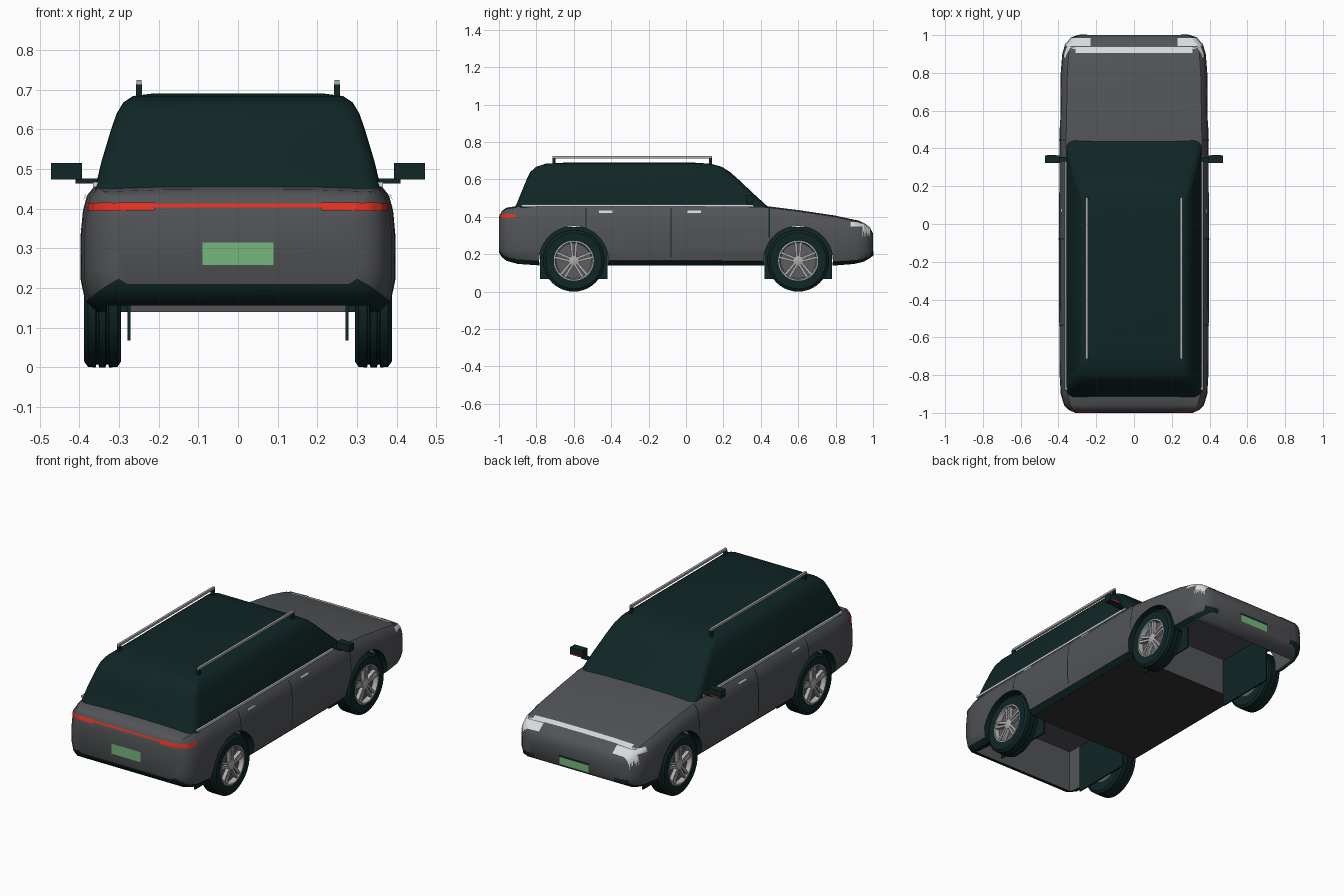
import bpy, bmesh, math
from mathutils import Vector
from mathutils.bvhtree import BVHTree

if "Cube" in bpy.data.objects:
    bpy.data.objects.remove(bpy.data.objects["Cube"])


def material(name, r, g, b):
    m = bpy.data.materials.new(name)
    m.use_nodes = True
    m.diffuse_color = (r, g, b, 1)
    m.node_tree.nodes["Principled BSDF"].inputs["Base Color"].default_value = (r, g, b, 1)
    return m


GREY = material("body grey", .085, .088, .095)
BLACK = material("teal black", .005, .019, .019)
FLOOR = material("underbody grey", .035, .032, .033)
WHITE = material("lamp white", .68, .72, .72)
SILVER = material("silver", .42, .42, .43)
RIM = material("rim shadow grey", .11, .11, .115)
RED = material("lamp red", .75, .03, .015)
GREEN = material("plate green", .18, .48, .21)


def finish(bm, name, mats, smooth=35):
    bmesh.ops.recalc_face_normals(bm, faces=bm.faces)
    me = bpy.data.meshes.new(name)
    bm.to_mesh(me)
    bm.free()
    for m in mats:
        me.materials.append(m)
    ob = bpy.data.objects.new(name, me)
    bpy.context.collection.objects.link(ob)
    if smooth:
        smooth_object(ob, smooth)
    return ob


def smooth_object(ob, angle):
    bpy.ops.object.select_all(action='DESELECT')
    ob.select_set(True)
    bpy.context.view_layer.objects.active = ob
    bpy.ops.object.shade_smooth_by_angle(angle=math.radians(angle))


def bridge(name, rows, mats, caps=True, rule=None, smooth=35):
    """Skin closed loops of points; without caps the last loop joins the first."""
    bm = bmesh.new()
    loops = [[bm.verts.new(p) for p in row] for row in rows]
    n = len(loops[0])
    for i in range(len(loops) - (1 if caps else 0)):
        a, b = loops[i], loops[(i + 1) % len(loops)]
        for j in range(n):
            k = (j + 1) % n
            f = bm.faces.new((a[j], a[k], b[k], b[j]))
            if rule:
                f.material_index = rule(j, f.calc_center_median())
    if caps:
        bm.faces.new(loops[0])
        bm.faces.new(loops[-1])
    return finish(bm, name, mats, smooth)


def box(name, mat, x0, x1, y0, y1, z0, z1):
    rows = [[(x0, y0, z), (x1, y0, z), (x1, y1, z), (x0, y1, z)] for z in (z0, z1)]
    return bridge(name, rows, [mat], smooth=0)


def lathe(name, mat, profile, y, z, caps=False, n=40):
    """Turn (x, radius) points about an axle parallel to x."""
    turn = [2 * math.pi * k / n for k in range(n)]
    rows = [[(x, y + r * math.cos(t), z + r * math.sin(t)) for t in turn] for x, r in profile]
    return bridge(name, rows, [mat], caps)


# Lower body: sections along y as (y, half width, bottom, top)
stations = [
    (-1, .31, .21, .385), (-.985, .345, .185, .425), (-.96, .37, .165, .443),
    (-.9, .388, .148, .452), (-.78, .395, .14, .455), (-.3, .397, .14, .458),
    (.44, .395, .14, .45), (.6, .392, .14, .43), (.8, .388, .14, .4),
    (.9, .38, .148, .378), (.95, .365, .16, .362), (.985, .335, .18, .335),
    (1, .29, .195, .305)]
section = [(.9, 0), (.97, .08), (1, .26), (1, .6), (.985, .8), (.96, .92), (.91, 1)]


def body_loop(y, w, zb, zt):
    half = [(w * fx, y, zb + t * (zt - zb)) for fx, t in section]
    half.append((w * .5, y, zt + .005))
    return half + [(0, y, zt + .006)] + [(-x, y, z) for x, y, z in reversed(half)]


def body_colour(j, c):
    if j == 16:
        return 2 if abs(c.y) < .8 else (1 if c.y < 0 else 0)
    return 1 if j in (0, 15) else 0


body = bridge("body", [body_loop(*s) for s in stations], [GREY, BLACK, FLOOR], rule=body_colour)

# Wheel arches and the open bays under both ends
AXLE, HUB, ARCH = .6, .165, .185
cutters = [box("rear_bay_cutter", GREY, -.33, .33, -.93, -.42, 0, .40),
           box("front_bay_cutter", GREY, -.331, .331, .42, .92, 0, .352)]
for s in (-1, 1):
    for y in (-AXLE, AXLE):
        cutters.append(lathe("arch_cutter", GREY, [(s * .272, ARCH), (s * .5, ARCH)], y, HUB, True, 48))
bpy.context.view_layer.objects.active = body
for c in cutters:
    mod = body.modifiers.new("cut", 'BOOLEAN')
    mod.operation, mod.solver, mod.object = 'DIFFERENCE', 'EXACT', c
    bpy.ops.object.modifier_apply(modifier=mod.name)
for c in cutters:
    bpy.data.objects.remove(c)
for p in body.data.polygons:
    c = p.center
    r = math.hypot(abs(c.y) - AXLE, c.z - HUB)
    if abs(r - ARCH) < .01 and abs(c.x) > .26 and abs(p.normal.x) < .3:
        p.material_index = 1
smooth_object(body, 35)


# Greenhouse: rounded rectangles stacked upward as (z, half width, rear y, front y)
def rounded_loop(z, w, y0, y1, r=.045, n=5):
    pts = []
    corners = [(w - r, y1 - r), (r - w, y1 - r), (r - w, y0 + r), (w - r, y0 + r)]
    for q, (cx, cy) in enumerate(corners):
        for k in range(n + 1):
            t = math.pi / 2 * (q + k / n)
            pts.append((cx + r * math.cos(t), cy + r * math.sin(t), z))
    return pts


layers = [(.435, .362, -.925, .46), (.47, .356, -.905, .42), (.52, .344, -.885, .365),
          (.6, .32, -.852, .28), (.64, .306, -.832, .235), (.668, .289, -.80, .19),
          (.684, .265, -.75, .13), (.691, .21, -.62, .02)]
bridge("greenhouse", [rounded_loop(*l) for l in layers], [BLACK], smooth=40)

# Thin painted details laid on the body surface
bm = bmesh.new()
bm.from_mesh(body.data)
tree = BVHTree.FromBMesh(bm)
bm.free()


def decal(name, mat, axis, sign, u, v, nu=8, nv=3, lift=.003):
    """Lay a patch on the body, looking along an axis; u, v span the other two axes."""
    look = Vector([-sign if k == axis else 0 for k in range(3)])
    others = [k for k in range(3) if k != axis]
    bm = bmesh.new()
    grid = {}
    for i in range(nu + 1):
        for j in range(nv + 1):
            start = -look * 2
            start[others[0]] = u[0] + (u[1] - u[0]) * i / nu
            start[others[1]] = v[0] + (v[1] - v[0]) * j / nv
            hit, normal, _, _ = tree.ray_cast(start, look)
            if hit and normal.dot(look) < 0:
                grid[i, j] = bm.verts.new(hit + normal * lift)
    for i in range(nu):
        for j in range(nv):
            keys = [(i, j), (i + 1, j), (i + 1, j + 1), (i, j + 1)]
            if all(k in grid for k in keys):
                bm.faces.new([grid[k] for k in keys])
    return finish(bm, name, [mat], 0)


decal("rear_plate", GREEN, 1, -1, (-.09, .09), (.258, .315))
decal("front_plate", GREEN, 1, 1, (-.09, .09), (.2, .24))
decal("front_plate_holder", BLACK, 1, 1, (-.095, .095), (.24, .252))
decal("tail_light_bar", RED, 1, -1, (-.34, .34), (.402, .412), 30)
decal("headlight_bar", WHITE, 2, 1, (-.31, .31), (.905, .935), 20)
for s, side in ((-1, "right"), (1, "left")):
    decal(side + "_tail_light", RED, 1, -1, (s * .21, s * .375), (.394, .414), 20, 4, .004)
    decal(side + "_headlight", WHITE, 2, 1, (s * .23, s * .37), (.942, .985), 28, 10)
    decal(side + "_headlight_side", WHITE, 0, s, (.88, .965), (.348, .37), 12, 4)
    decal(side + "_front_intake", BLACK, 1, 1, (s * .25, s * .33), (.19, .215), 10, 4)
    for y, low in ((-.535, .34), (-.08, .185), (.445, .29)):
        decal(side + "_door_seam", BLACK, 0, s, (y - .003, y + .003), (low, .445), 1, 14, .002)
    for y in (-.43, .045):
        decal(side + "_door_handle", WHITE, 0, s, (y - .036, y + .036), (.42, .432), 2, 2, .006)


def side_box(name, mat, s, x0, x1, *yz):
    return box(name, mat, *sorted((s * x0, s * x1)), *yz)


TYRE = [(.297, .1), (.295, .15), (.304, .164), (.325, .165), (.327, .158), (.332, .158),
        (.334, .165), (.35, .165), (.352, .158), (.357, .158), (.359, .165), (.378, .164),
        (.388, .15), (.386, .105), (.37, .1)]

for s, side in ((-1, "right"), (1, "left")):
    # Belt trim, roof rail and mirror
    side_box(side + "_belt_trim", WHITE, s, .345, .366, -.88, .36, .455, .467)
    side_box(side + "_roof_rail", SILVER, s, .243, .256, -.715, .14, .713, .725)
    for y in (-.715, .122):
        side_box(side + "_rail_foot", BLACK, s, .242, .257, y, y + .018, .675, .714)
    side_box(side + "_mirror_stem", BLACK, s, .335, .41, .33, .355, .464, .476)
    side_box(side + "_mirror", BLACK, s, .393, .472, .322, .362, .474, .515)
    side_box(side + "_mirror_signal", RED, s, .41, .46, .36, .365, .475, .482)
    # Wheels and inner wheel plates
    for y, end in ((-AXLE, "rear"), (AXLE, "front")):
        name = side + "_" + end
        side_box(name + "_wheel_plate", BLACK, s, .271, .279, y - .18, y + .18, .068, .345)
        lathe(name + "_tyre", BLACK, [(s * x, r) for x, r in TYRE], y, HUB)
        lathe(name + "_wheel_disc", RIM, [(s * .3, .102), (s * .362, .102)], y, HUB, True)
        lathe(name + "_rim", SILVER, [(s * .36, .106), (s * .387, .107), (s * .388, .1),
                                      (s * .36, .094)], y, HUB)
        lathe(name + "_hub", SILVER, [(s * .36, .026), (s * .38, .026), (s * .383, .02)],
              y, HUB, True, 20)
        for k in range(5):
            t = math.pi / 2 + 2 * math.pi * k / 5
            out = Vector((0, math.cos(t), math.sin(t)))
            across = Vector((0, -math.sin(t), math.cos(t)))
            for q in (-1, 1):
                rows = []
                for r, off, half, x in ((.015, .007, .006, .381), (.098, .013, .007, .384)):
                    mid = Vector((0, y, HUB)) + out * r + across * off * q
                    rows.append([mid + across * d * half + Vector((s * e, 0, 0))
                                 for d, e in ((-1, .362), (1, .362), (1, x), (-1, x))])
                bridge(name + "_spoke", rows, [SILVER], smooth=0)
